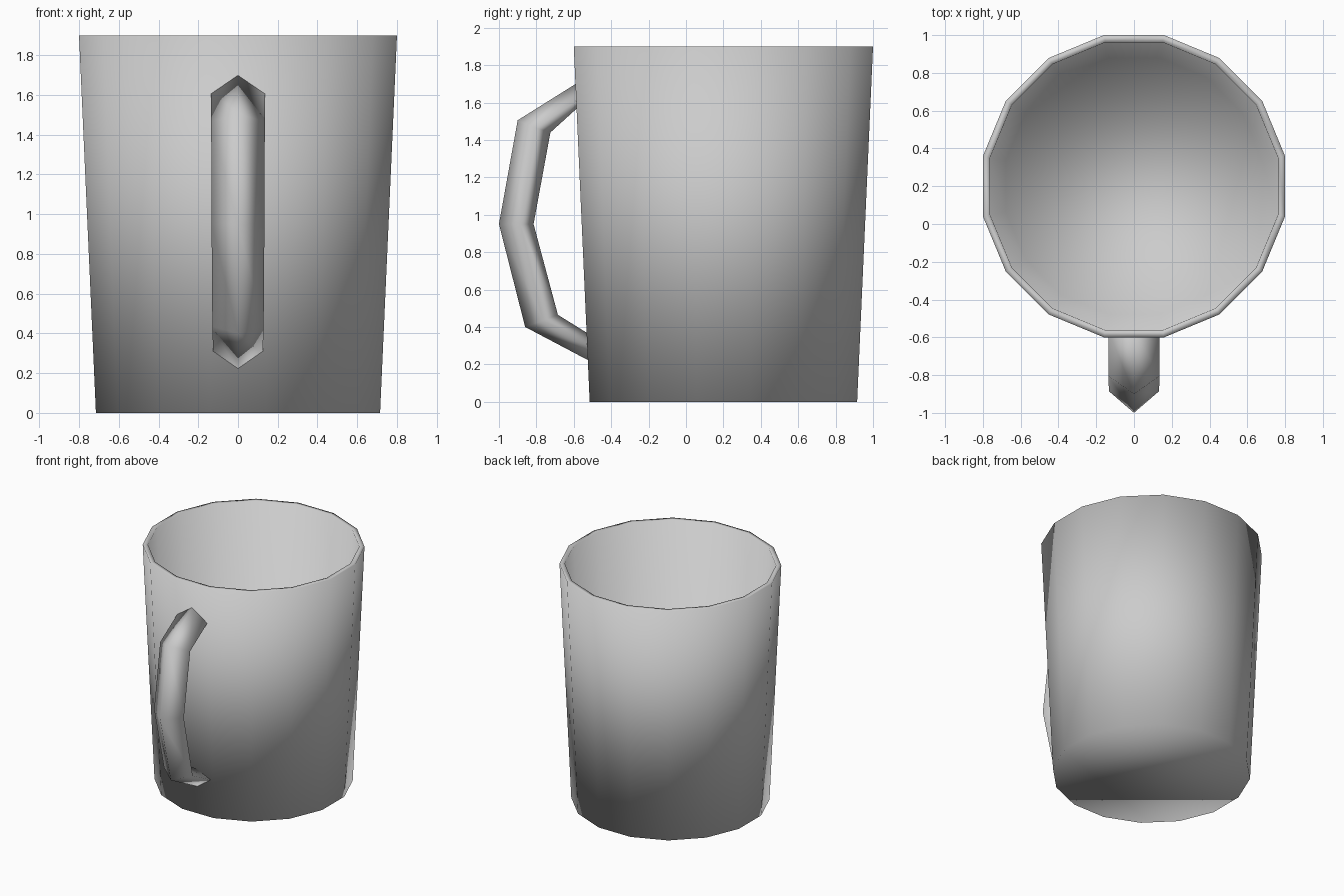
import bpy, bmesh
from math import pi, cos, sin

if "Cube" in bpy.data.objects:
    bpy.data.objects.remove(bpy.data.objects["Cube"])

SIDES = 16
CENTRE_Y = 0.2


def loft(name, rings):
    """Skin a list of closed rings, cap both ends and shade smooth."""
    bm = bmesh.new()
    loops = [[bm.verts.new(p) for p in ring] for ring in rings]
    n = len(rings[0])
    for a, b in zip(loops, loops[1:]):
        for i in range(n):
            j = (i + 1) % n
            bm.faces.new((a[i], a[j], b[j], b[i]))
    bm.faces.new(loops[0])
    bm.faces.new(loops[-1])
    bmesh.ops.recalc_face_normals(bm, faces=bm.faces)
    for f in bm.faces:
        f.smooth = True
    mesh = bpy.data.meshes.new(name)
    bm.to_mesh(mesh)
    bm.free()
    obj = bpy.data.objects.new(name, mesh)
    bpy.context.collection.objects.link(obj)
    return obj


def polygon(apothem, z):
    r = apothem / cos(pi / SIDES)
    angles = [(i + 0.5) * 2 * pi / SIDES for i in range(SIDES)]
    return [(r * cos(a), CENTRE_Y + r * sin(a), z) for a in angles]


# Cup: outer base, outer rim, inner rim, inner floor
loft("cup_body", [polygon(a, z) for a, z in
                  [(0.715, 0), (0.8, 1.9), (0.762, 1.9), (0.679, 0.05)]])

# Handle: diamond sections given as outer tip, side corner, inner tip (y, z) and half width
sections = [
    ((-0.565, 1.715), (-0.565, 1.62), (-0.565, 1.585), 0.135),
    ((-0.90, 1.505), (-0.805, 1.465), (-0.725, 1.44), 0.135),
    ((-1.00, 0.95), (-0.885, 0.95), (-0.815, 0.95), 0.133),
    ((-0.86, 0.40), (-0.765, 0.435), (-0.685, 0.465), 0.129),
    ((-0.50, 0.21), (-0.50, 0.295), (-0.50, 0.35), 0.125),
]
loft("handle", [[(0, *tip), (w, *side), (0, *inner), (-w, *side)]
                for tip, side, inner, w in sections])
